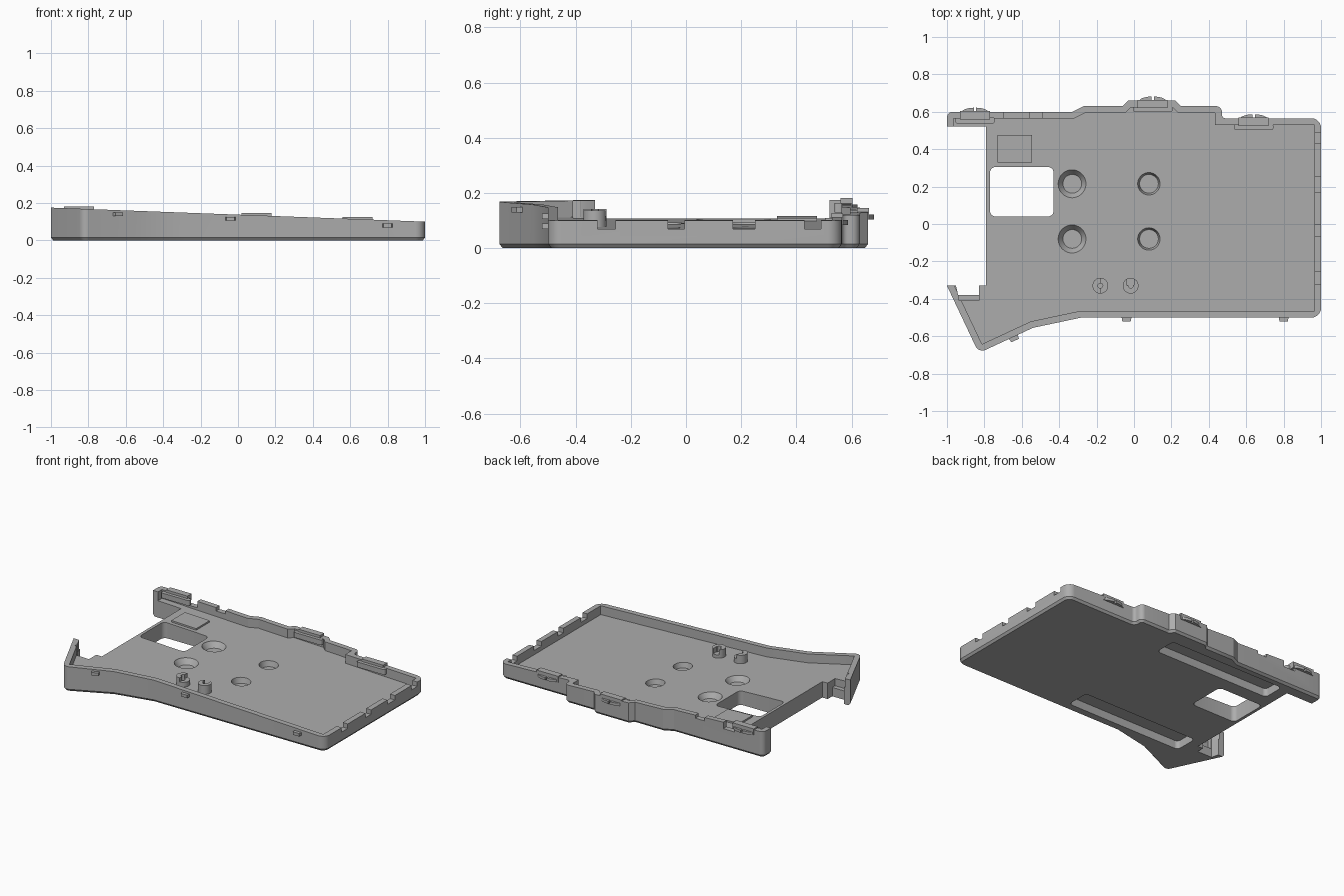
import bpy, bmesh, math
from mathutils import Vector

if "Cube" in bpy.data.objects:
    bpy.data.objects.remove(bpy.data.objects["Cube"])

grey = bpy.data.materials.new("plain_grey")
grey.diffuse_color = (0.42, 0.42, 0.42, 1)
grey.use_nodes = True
grey.node_tree.nodes["Principled BSDF"].inputs["Base Color"].default_value = grey.diffuse_color


def rim(x):            # sloping top edge of the walls
    return 0.1375 - 0.0375 * x


def floor(x):          # sloping tray floor, parallel to the rim
    return rim(x) - 0.06


def level(z):
    return lambda x: z


def fillet(pts, n=5):
    """Round each (x, y, r) corner of a closed outline."""
    out = []
    for i, (x, y, r) in enumerate(pts):
        p = Vector((x, y))
        if r == 0:
            out.append(p)
            continue
        a = (Vector(pts[i - 1][:2]) - p).normalized()
        b = (Vector(pts[(i + 1) % len(pts)][:2]) - p).normalized()
        half = a.angle(b) / 2
        s, e = p + a * r / math.tan(half), p + b * r / math.tan(half)
        c = p + (a + b).normalized() * r / math.sin(half)
        for k in range(n + 1):
            d = s.lerp(e, k / n) - c
            out.append(c + d.normalized() * r)
    return out


def inset(pts, t):
    """Mitred inward offset of a counter-clockwise outline."""
    out = []
    for i, p in enumerate(pts):
        a = (p - pts[i - 1]).normalized()
        b = (pts[(i + 1) % len(pts)] - p).normalized()
        na, nb = Vector((-a.y, a.x)), Vector((-b.y, b.x))
        out.append(p + (na + nb) * t / (1 + na.dot(nb)))
    return out


def loft(name, rings):
    """Closed solid through rings of (outline, height function)."""
    bm = bmesh.new()
    loops = [[bm.verts.new((p[0], p[1], h(p[0]))) for p in pts] for pts, h in rings]
    n = len(loops[0])
    for lo, hi in zip(loops, loops[1:]):
        for i in range(n):
            j = (i + 1) % n
            bm.faces.new((lo[i], lo[j], hi[j], hi[i]))
    bm.faces.new(loops[0][::-1])
    bm.faces.new(loops[-1])
    bmesh.ops.recalc_face_normals(bm, faces=bm.faces)
    me = bpy.data.meshes.new(name)
    bm.to_mesh(me)
    bm.free()
    ob = bpy.data.objects.new(name, me)
    bpy.context.collection.objects.link(ob)
    me.materials.append(grey)
    return ob


def prism(name, pts, lo, hi):
    lo = lo if callable(lo) else level(lo)
    hi = hi if callable(hi) else level(hi)
    return loft(name, [(pts, lo), (pts, hi)])


def rect(x0, x1, y0, y1, r=0):
    return fillet([(x0, y0, r), (x1, y0, r), (x1, y1, r), (x0, y1, r)])


def circle(x, y, r, n=40):
    return [Vector((x + r * math.cos(2 * math.pi * i / n),
                    y + r * math.sin(2 * math.pi * i / n))) for i in range(n)]


def cut(ob, *cutters):
    for c in cutters:
        m = ob.modifiers.new("cut", 'BOOLEAN')
        m.operation, m.solver, m.object = 'DIFFERENCE', 'EXACT', c
        dg = bpy.context.evaluated_depsgraph_get()
        me = bpy.data.meshes.new_from_object(ob.evaluated_get(dg))
        ob.modifiers.clear()
        ob.data = me
        bpy.data.objects.remove(c)


# Tray body with a small chamfer round the bottom
corners = [(-1, -.33, 0), (-.83, -.69, .04), (-.54, -.555, 0), (-.28, -.5, 0),
           (1, -.5, .05), (1, .565, .05), (.47, .565, .02), (.47, .63, .03),
           (.25, .63, 0), (.22, .66, 0), (-.03, .66, 0), (-.06, .63, 0),
           (-.27, .63, 0), (-.33, .6, 0), (-1, .6, .03)]
outer = fillet(corners)
inner = inset([Vector(c[:2]) for c in corners], .036)
tray = loft("tray", [(inset(outer, .012), level(0)), (outer, level(.015)), (outer, rim)])

# Cavity, open left end and rectangular opening
cut(tray, prism("cavity", inner, floor, .4))
opening = [(-1.1, .52), (-1.1, -.33), (-.952, -.33), (-.94, -.38), (-.83, -.38),
           (-.83, -.33), (-.79, -.33), (-.79, .52)]
cut(tray, prism("left_opening", opening, -.1, .4),
    prism("small_ledge", rect(-.935, -.83, -.41, -.37), .06, .4),
    prism("window", rect(-.77, -.43, .04, .305, .03), -.1, .4))

# Blind countersunk holes
for x, r in ((-.33, .075), (.08, .06)):
    for y in (-.08, .215):
        f = floor(x)
        cut(tray, loft("countersink", [(circle(x, y, .05), level(f - .035)),
                                       (circle(x, y, r), level(f)),
                                       (circle(x, y, r + .004), level(f + .02))]))

# Notches in the right wall and back wall
for y0, y1 in ((-.32, -.255), (-.065, -.005), (.17, .25), (.43, .49)):
    cut(tray, prism("notch", rect(.93, 1.1, y0, y1), .07, .3))
for x0, x1, z in ((-.785, -.7, .12), (-.56, -.49, .135)):
    cut(tray, prism("back_notch", rect(x0, x1, .55, .7), z, .4))

# Long pockets under the tray
for y0, y1 in ((-.44, -.28), (.40, .55)):
    cut(tray, prism("pocket", rect(-.72, .15, y0, y1, .025), -.1, .055))

# Raised plate on the floor
prism("raised_plate", rect(-.73, -.545, .33, .475), lambda x: floor(x) - .01,
      lambda x: floor(x) + .011)

# Two notched screw posts
post_a = prism("post_left", circle(-.18, -.33, .042), .06, .142)
cut(post_a, prism("bore", circle(-.18, -.33, .013), .1, .3),
    prism("step", rect(-.178, -.1, -.4, -.26), .115, .3))
post_b = prism("post_right", circle(-.018, -.33, .042), .06, .136)
cut(post_b, prism("bore", circle(-.018, -.33, .013), .1, .3),
    prism("step", rect(-.04, .0, -.325, -.26), .1, .3))

# Back clips: a bar inside the wall and a slit half-round tab outside
for cx, y in ((-.85, .60), (.10, .66), (.64, .565)):
    t = rim(cx)
    prism("clip_bar", rect(cx - .105, cx + .105, y - .062, y - .03, .01), t - .04, t - .005)
    prism("clip_cap", rect(cx - .08, cx + .08, y - .04, y + .004), t - .03, t + .012)
    arc = [(cx + .075 * math.cos(a), y - .006 + .028 * math.sin(a))
           for a in [math.pi * i / 12 for i in range(13)]]
    tab = prism("clip_tab", arc, t - .03, t - .012)
    cut(tab, prism("slit", rect(cx - .006, cx + .006, y + .004, y + .1), 0, .4))

# Small latch tabs on the front wall
for x, y, z, ang in ((-.04, -.5, .115, 0), (.8, -.5, .08, 0), (-.645, -.603, .14, .43)):
    shape = [(-.028, .01), (-.022, -.022), (.022, -.022), (.028, .01)]
    c, s = math.cos(ang), math.sin(ang)
    prism("front_tab", [(x + c * u - s * v, y + s * u + c * v) for u, v in shape],
          z - .01, z + .01)

# Smooth only the rounded corners and holes
for ob in bpy.context.collection.objects:
    ob.select_set(True)
bpy.context.view_layer.objects.active = tray
bpy.ops.object.shade_smooth_by_angle(angle=math.radians(22))
